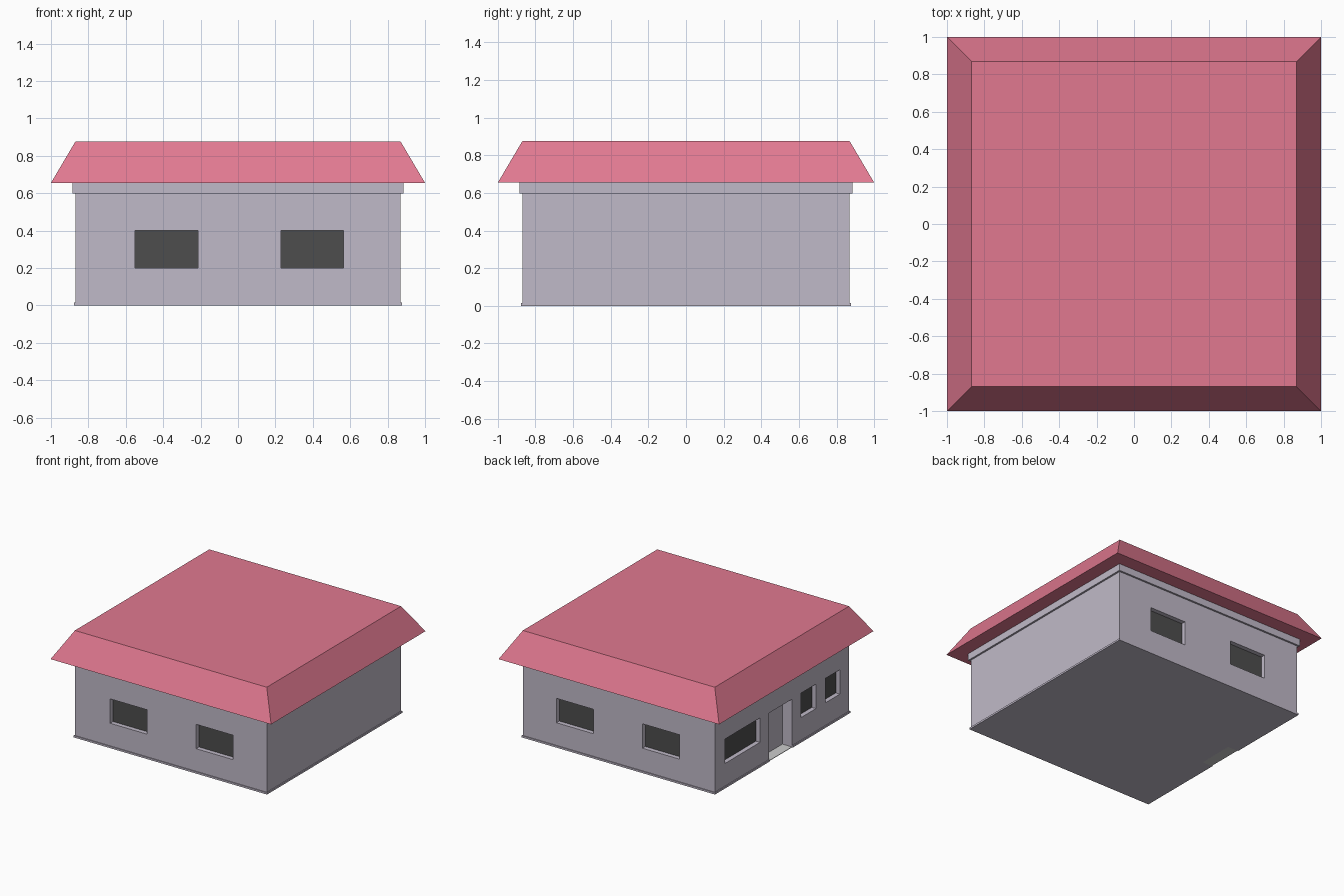
import bpy, bmesh
from mathutils import Vector

if "Cube" in bpy.data.objects:
    bpy.data.objects.remove(bpy.data.objects["Cube"])


def material(name, rgb):
    m = bpy.data.materials.new(name)
    m.diffuse_color = (*rgb, 1)
    m.use_nodes = True
    m.node_tree.nodes["Principled BSDF"].inputs["Base Color"].default_value = m.diffuse_color
    return m


WALL = material("wall_paint", (0.53, 0.49, 0.58))
ROOF = material("roof_red", (0.75, 0.19, 0.28))
GLASS = material("dark_glass", (0.075, 0.075, 0.075))
PALE = material("pale_step", (0.95, 0.95, 0.95))


def make(name, boxes, mat=None):
    """One object from boxes given as (min corner, max corner)."""
    bm = bmesh.new()
    for lo, hi in boxes:
        lo, hi = Vector(lo), Vector(hi)
        verts = bmesh.ops.create_cube(bm, size=1)["verts"]
        for v in verts:
            v.co = (lo + hi) / 2 + v.co * (hi - lo)
    me = bpy.data.meshes.new(name)
    bm.to_mesh(me)
    bm.free()
    ob = bpy.data.objects.new(name, me)
    bpy.context.collection.objects.link(ob)
    if mat:
        me.materials.append(mat)
    return ob


def square(name, half, z0, z1, mat):
    return make(name, [((-half, -half, z0), (half, half, z1))], mat)


W = 0.87            # half width of the house
OUT = 0.05          # how far cutters stick out of the wall


def slab(side, a, b, z0, z1, d0, d1):
    """Box on one wall, from depth d0 to depth d1 behind the wall face."""
    if side == "left":
        return ((-W + d0, a, z0), (-W + d1, b, z1))
    if side == "front":
        return ((a, -W + d0, z0), (b, -W + d1, z1))
    return ((a, W - d1, z0), (b, W - d0, z1))


# Window positions: wall, start, end
windows = [(s, a, b) for s in ("front", "back")
           for a, b in ((-0.55, -0.215), (0.23, 0.565))]
windows += [("left", 0.285, 0.74), ("left", -0.44, -0.25), ("left", -0.75, -0.565)]
DOOR = (-0.13, 0.17)

# Walls and plinth with window and door recesses
walls = square("walls", W, 0.008, 0.62, WALL)
plinth = square("plinth", 0.877, 0, 0.015, WALL)
cuts = [slab(s, a, b, 0.2, 0.4, -OUT, 0.04) for s, a, b in windows]
cuts.append(slab("left", *DOOR, -0.1, 0.395, -OUT, 0.09))
cutter = make("opening_cutter", cuts)
cutter.hide_render = True
for ob in (walls, plinth):
    mod = ob.modifiers.new("openings", "BOOLEAN")
    mod.operation = "DIFFERENCE"
    mod.solver = "EXACT"
    mod.object = cutter
    bpy.context.view_layer.objects.active = ob
    bpy.ops.object.modifier_apply(modifier=mod.name)
bpy.data.objects.remove(cutter)

# Window panes
for i, (s, a, b) in enumerate(windows):
    make(f"{s}_window_pane_{i + 1}", [slab(s, a, b, 0.2, 0.4, 0.037, 0.05)], GLASS)

# Door and threshold
make("door", [slab("left", *DOOR, 0, 0.395, 0.087, 0.1)], WALL)
make("door_threshold", [slab("left", *DOOR, 0, 0.004, 0, 0.09)], PALE)

# Band under the eaves
square("eaves_band", 0.885, 0.598, 0.656, WALL)

# Truncated hip roof
roof = square("roof", 1.0, 0.655, 0.875, ROOF)
for v in roof.data.vertices:
    if v.co.z > 0.8:
        v.co.x *= 0.87
        v.co.y *= 0.87
